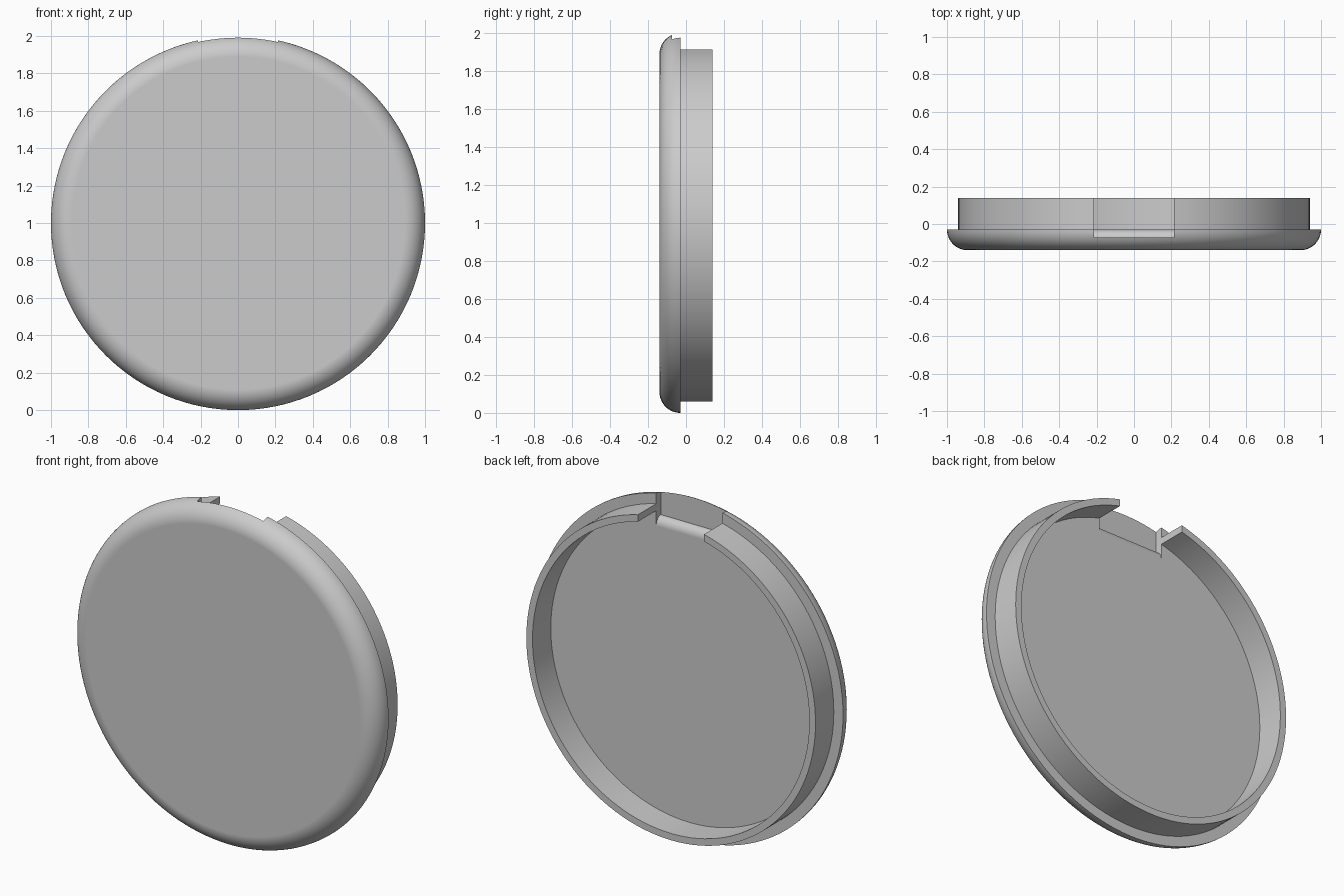
import bpy, bmesh
from math import sin, cos, pi, radians

cube = bpy.data.objects.get("Cube")
if cube:
    bpy.data.objects.remove(cube, do_unlink=True)

SEGMENTS = 128
FRONT, SEAT, BACK = -0.14, -0.03, 0.14      # depths along y
ROUND = SEAT - FRONT                        # front edge radius
NOTCH_HALF, NOTCH_FRONT, NOTCH_FLOOR = 0.215, -0.073, 1.785

grey = bpy.data.materials.new("plain grey")
grey.use_nodes = True
colour = (0.6, 0.6, 0.6, 1)
grey.diffuse_color = colour
grey.node_tree.nodes["Principled BSDF"].inputs["Base Color"].default_value = colour


def make_object(name, bm):
    bmesh.ops.recalc_face_normals(bm, faces=bm.faces)
    mesh = bpy.data.meshes.new(name)
    bm.to_mesh(mesh)
    bm.free()
    mesh.materials.append(grey)
    obj = bpy.data.objects.new(name, mesh)
    bpy.context.collection.objects.link(obj)
    return obj


def lathe(profile):
    """Turn (radius, y) points round the y axis at z = 1, capping open ends."""
    bm = bmesh.new()
    rings = []
    for r, y in profile:
        angles = [2 * pi * i / SEGMENTS for i in range(SEGMENTS)]
        rings.append([bm.verts.new((r * cos(a), y, 1 + r * sin(a))) for a in angles])
    for a, b in zip(rings, rings[1:]):
        for i in range(SEGMENTS):
            j = (i + 1) % SEGMENTS
            bm.faces.new((a[i], a[j], b[j], b[i]))
    bm.faces.new(rings[0])
    bm.faces.new(rings[-1])
    return bm


# Cap: rounded front disc, flange step and hollow rear collar in one turned body
steps = 12
profile = []
for i in range(steps + 1):
    t = pi / 2 * i / steps
    profile.append((1 - ROUND + ROUND * sin(t), SEAT - ROUND * cos(t)))
profile += [(0.94, SEAT), (0.94, BACK), (0.90, BACK), (0.90, SEAT)]
cap = make_object("cap", lathe(profile))

# Notch cutter: slot through the collar and flange with a rounded lip at its floor
lip = SEAT - NOTCH_FRONT
section = [(0.3, 2.2), (0.3, NOTCH_FLOOR)]
for i in range(9):
    t = pi / 2 * i / 8
    section.append((NOTCH_FRONT + lip * cos(t), NOTCH_FLOOR + 0.05 * sin(t)))
section.append((NOTCH_FRONT, 2.2))
bm = bmesh.new()
face = bm.faces.new([bm.verts.new((-NOTCH_HALF, y, z)) for y, z in section])
extruded = bmesh.ops.extrude_face_region(bm, geom=[face])["geom"]
moved = [v for v in extruded if isinstance(v, bmesh.types.BMVert)]
bmesh.ops.translate(bm, verts=moved, vec=(2 * NOTCH_HALF, 0, 0))
cutter = make_object("notch_cutter", bm)
cutter.hide_render = True

# Cut the notch, then discard the cutter
cut = cap.modifiers.new("notch", "BOOLEAN")
cut.operation = "DIFFERENCE"
cut.solver = "EXACT"
cut.object = cutter
bpy.ops.object.select_all(action="DESELECT")
cap.select_set(True)
bpy.context.view_layer.objects.active = cap
bpy.ops.object.modifier_apply(modifier=cut.name)
bpy.data.objects.remove(cutter, do_unlink=True)

# Smooth curves, crisp edges, flat front
bpy.ops.object.shade_smooth_by_angle(angle=radians(30))
weighted = cap.modifiers.new("flat_faces", "WEIGHTED_NORMAL")
weighted.keep_sharp = True
